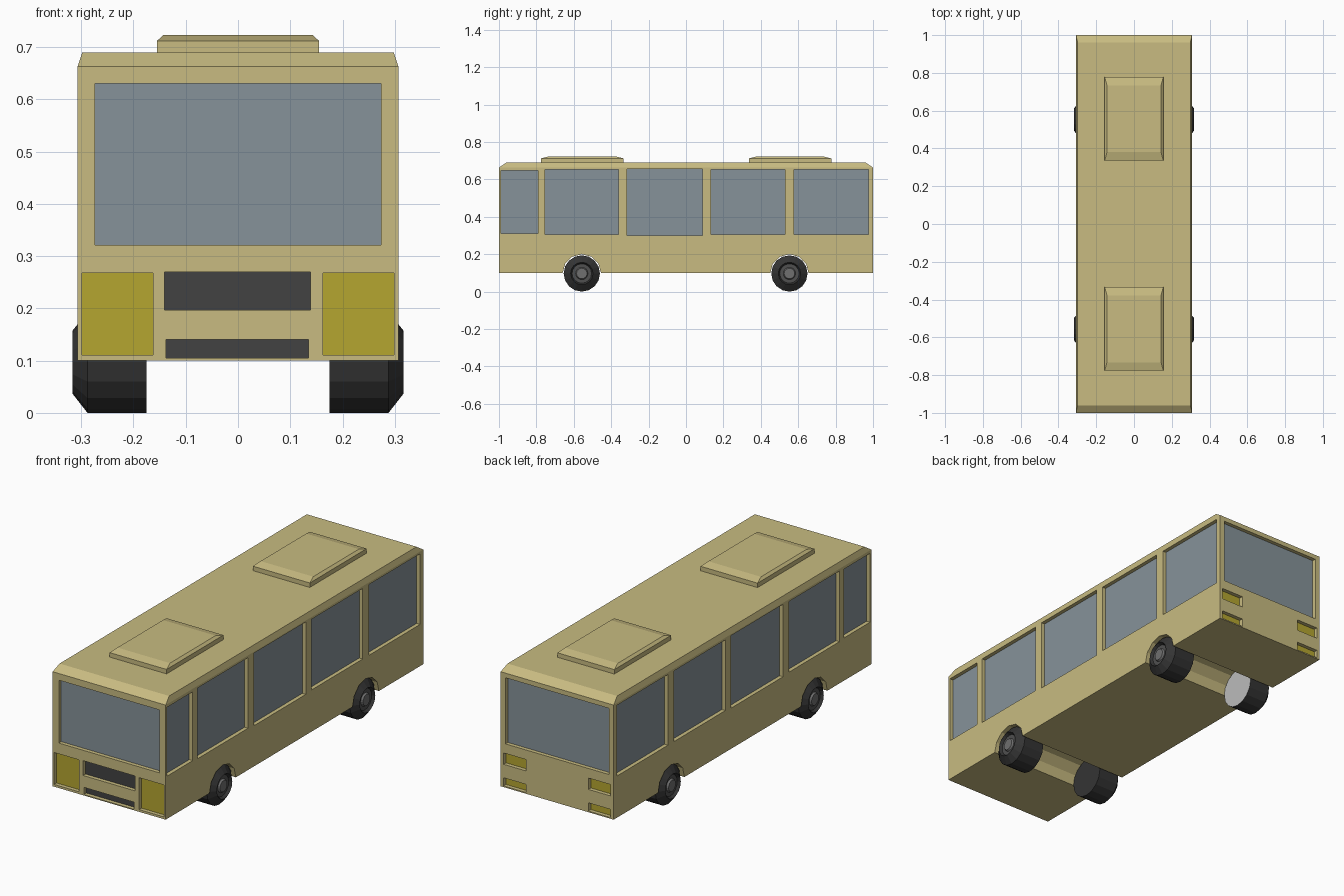
import bpy, bmesh, math

if "Cube" in bpy.data.objects:
    bpy.data.objects.remove(bpy.data.objects["Cube"])

def material(name, r, g, b):
    m = bpy.data.materials.new(name)
    m.diffuse_color = (r, g, b, 1)
    m.use_nodes = True
    m.node_tree.nodes["Principled BSDF"].inputs["Base Color"].default_value = m.diffuse_color
    return m

PAINT = material("paint", 0.58, 0.50, 0.22)
GLASS = material("glass", 0.24, 0.29, 0.32)
LAMP = material("lamp", 0.46, 0.38, 0.03)
GRILLE = material("grille", 0.055, 0.055, 0.055)
TYRE = material("tyre", 0.035, 0.035, 0.035)
RIM = material("rim", 0.08, 0.08, 0.08)
HUB = material("hub", 0.16, 0.16, 0.16)
CAP = material("inner_cap", 0.5, 0.5, 0.5)

def finish(name, bm, *mats):
    bmesh.ops.recalc_face_normals(bm, faces=bm.faces)
    mesh = bpy.data.meshes.new(name)
    bm.to_mesh(mesh)
    bm.free()
    for m in mats:
        mesh.materials.append(m)
    ob = bpy.data.objects.new(name, mesh)
    bpy.context.collection.objects.link(ob)
    return ob

def stack(name, layers, cy, mat):
    """Stacked rectangles (half x, half y, z) joined into one closed solid."""
    bm = bmesh.new()
    rings = [[bm.verts.new((sx * hx, cy + sy * hy, z))
              for sx, sy in ((-1, -1), (1, -1), (1, 1), (-1, 1))]
             for hx, hy, z in layers]
    bm.faces.new(rings[0])
    bm.faces.new(rings[-1])
    for a, b in zip(rings, rings[1:]):
        for i in range(4):
            j = (i + 1) % 4
            bm.faces.new((a[i], a[j], b[j], b[i]))
    return finish(name, bm, mat)

def add_box(bm, lo, hi):
    vs = bmesh.ops.create_cube(bm, size=1)["verts"]
    for v in vs:
        v.co = [hi[i] if v.co[i] > 0 else lo[i] for i in range(3)]

W, L = 0.307, 1.0
DEPTH = 0.022
cut = bmesh.new()

def recess(name, axis, sign, a0, a1, z0, z1, mat):
    """Cut a shallow pocket in a wall and lay a thin panel on its floor."""
    wall = W if axis == 0 else L
    def put(bm, d0, d1):
        n0, n1 = sorted((sign * d0, sign * d1))
        if axis == 0:
            add_box(bm, (n0, a0, z0), (n1, a1, z1))
        else:
            add_box(bm, (a0, n0, z0), (a1, n1, z1))
    put(cut, wall - DEPTH, wall + 0.05)
    bm = bmesh.new()
    put(bm, wall - DEPTH, wall - DEPTH + 0.003)
    finish(name, bm, mat)

# Body shell with bevelled roof edge
body = stack("body", [(W, L, 0.10), (W, L, 0.663), (0.298, 0.96, 0.69)], 0, PAINT)

# Roof units
for label, cy in (("front", -0.555), ("rear", 0.557)):
    stack(label + "_roof_unit",
          [(0.155, 0.221, 0.685), (0.155, 0.221, 0.712), (0.143, 0.177, 0.723)], cy, PAINT)

# Side windows
windows = [(-0.99, -0.79, 0.31, 0.648), (-0.753, -0.36, 0.305, 0.652),
           (-0.315, 0.088, 0.30, 0.656), (0.133, 0.53, 0.305, 0.652),
           (0.578, 0.975, 0.305, 0.652)]
for side, s in (("left", -1), ("right", 1)):
    for i, w in enumerate(windows):
        recess(f"{side}_window_{i + 1}", 0, s, *w, GLASS)
    # Head lamps and tail lamps
    lo, hi = sorted((s * 0.163, s * 0.299))
    recess(side + "_headlight", 1, -1, lo, hi, 0.111, 0.268, LAMP)
    lo, hi = sorted((s * 0.17, s * 0.291))
    recess(side + "_upper_tail_light", 1, 1, lo, hi, 0.212, 0.268, LAMP)
    recess(side + "_lower_tail_light", 1, 1, lo, hi, 0.106, 0.146, LAMP)

# Windscreen, rear window, grilles
recess("windscreen", 1, -1, -0.274, 0.274, 0.321, 0.63, GLASS)
recess("rear_window", 1, 1, -0.281, 0.281, 0.315, 0.64, GLASS)
recess("upper_grille", 1, -1, -0.141, 0.139, 0.197, 0.27, GRILLE)
recess("lower_grille", 1, -1, -0.138, 0.135, 0.105, 0.14, GRILLE)

# Wheel arches run right across the underside
AXLES = (("front", -0.557), ("rear", 0.553))
R, AZ = 0.097, 0.097
for _, cy in AXLES:
    rings = [[cut.verts.new((x, cy + 0.103 * math.cos(k * math.pi / 6),
                             AZ + 0.103 * math.sin(k * math.pi / 6)))
              for k in range(12)] for x in (-0.4, 0.4)]
    cut.faces.new(rings[0])
    cut.faces.new(rings[1])
    for k in range(12):
        j = (k + 1) % 12
        cut.faces.new((rings[0][k], rings[0][j], rings[1][j], rings[1][k]))

cutter = finish("body_cutter", cut, PAINT)
cutter.hide_render = True
mod = body.modifiers.new("openings", "BOOLEAN")
mod.operation = "DIFFERENCE"
mod.solver = "EXACT"
mod.object = cutter
bpy.context.view_layer.objects.active = body
bpy.ops.object.modifier_apply(modifier=mod.name)
bpy.data.objects.remove(cutter)

# Wheels: 16-sided lathe, (x, radius, material slot of the band that follows)
PROFILE = [(0.175, 0, 3), (0.175, R, 0), (0.288, R, 0), (0.317, 0.06, 0),
           (0.303, 0.052, 1), (0.303, 0.033, 2), (0.312, 0.028, 2), (0.312, 0, 2)]

def wheel(name, s, cy, cap):
    bm = bmesh.new()
    n = 16
    rings = []
    for x, r, _ in PROFILE:
        if r == 0:
            rings.append([bm.verts.new((s * x, cy, AZ))] * n)
        else:
            rings.append([bm.verts.new((s * x, cy + r * math.cos(k * math.tau / n),
                                        AZ + r * math.sin(k * math.tau / n)))
                          for k in range(n)])
    for p, a, b in zip(PROFILE, rings, rings[1:]):
        for k in range(n):
            j = (k + 1) % n
            quad = list(dict.fromkeys((a[k], a[j], b[j], b[k])))
            bm.faces.new(quad).material_index = p[2]
    finish(name, bm, TYRE, RIM, HUB, cap)

for label, cy in AXLES:
    for side, s in (("left", -1), ("right", 1)):
        wheel(f"{label}_{side}_wheel", s, cy,
              CAP if (label, side) == ("rear", "left") else TYRE)
